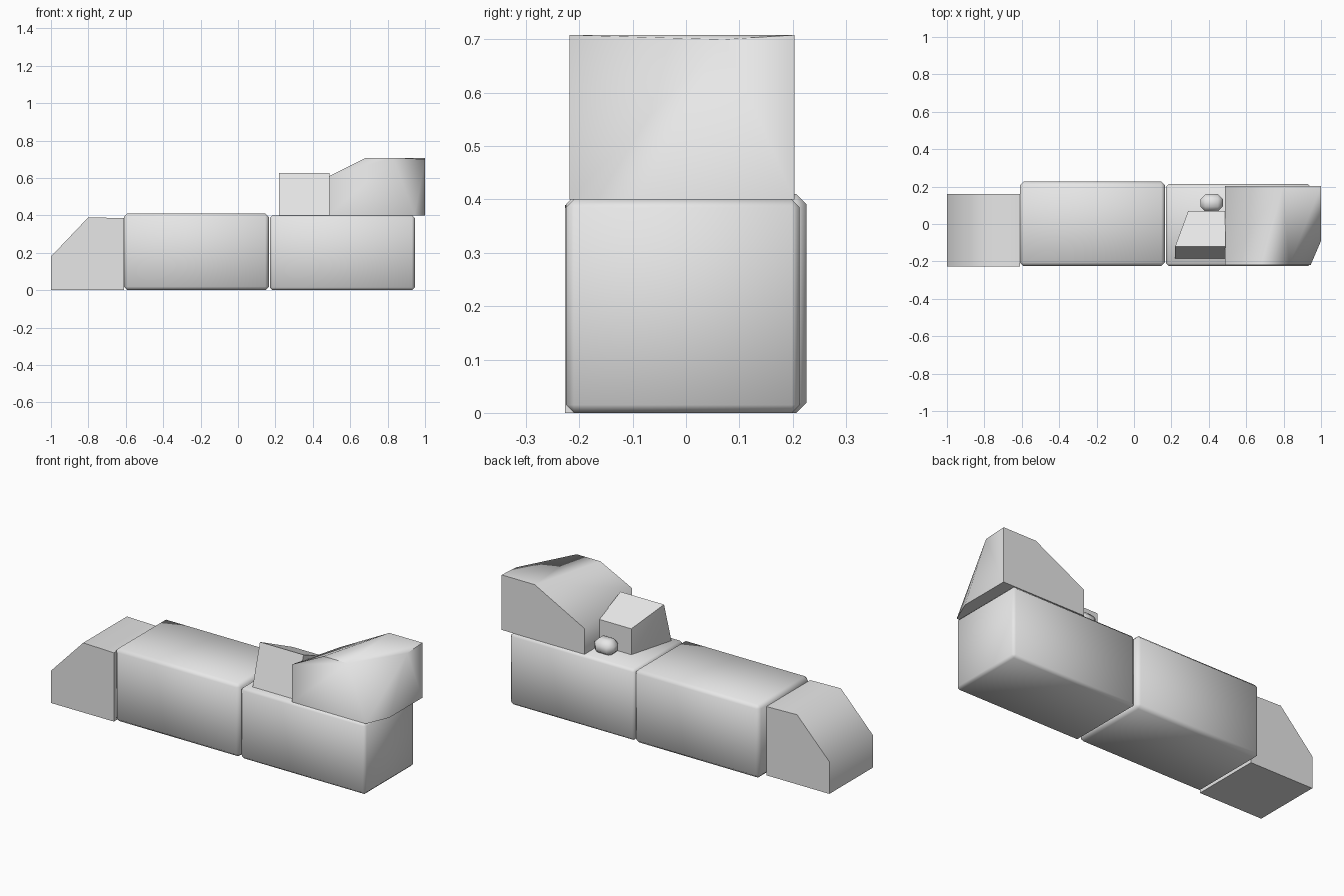
import bpy, bmesh, math

cube = bpy.data.objects.get("Cube")
if cube:
    bpy.data.objects.remove(cube, do_unlink=True)

# Single plain grey
grey = bpy.data.materials.new("plain_grey")
grey.use_nodes = True
colour = (0.8, 0.8, 0.8, 1)
grey.diffuse_color = colour
grey.node_tree.nodes["Principled BSDF"].inputs["Base Color"].default_value = colour


def finish(name, bm, angle):
    """Turn a bmesh into a shaded object."""
    bmesh.ops.recalc_face_normals(bm, faces=bm.faces)
    mesh = bpy.data.meshes.new(name)
    bm.to_mesh(mesh)
    bm.free()
    mesh.materials.append(grey)
    obj = bpy.data.objects.new(name, mesh)
    bpy.context.collection.objects.link(obj)
    bpy.ops.object.select_all(action='DESELECT')
    obj.select_set(True)
    bpy.context.view_layer.objects.active = obj
    bpy.ops.object.shade_smooth_by_angle(angle=math.radians(angle))
    return obj


def solid(name, points, angle):
    """Convex faceted block through its corner points."""
    bm = bmesh.new()
    for p in points:
        bm.verts.new(p)
    bmesh.ops.convex_hull(bm, input=bm.verts)
    bmesh.ops.dissolve_limit(bm, angle_limit=math.radians(1),
                             verts=bm.verts, edges=bm.edges)
    return finish(name, bm, angle)


def rounded_box(name, low, high, width):
    """Box between two corners with chamfered, softly shaded edges."""
    bm = bmesh.new()
    bmesh.ops.create_cube(bm, size=1)
    for v in bm.verts:
        v.co = [l + (c + 0.5) * (h - l) for c, l, h in zip(v.co, low, high)]
    bmesh.ops.bevel(bm, geom=bm.edges[:], offset=width, segments=1,
                    profile=0.5, affect='EDGES')
    return finish(name, bm, 60)


# Main body boxes
rounded_box("middle_box", (-0.61, -0.225, 0), (0.165, 0.226, 0.41), 0.019)
rounded_box("end_box", (0.17, -0.225, 0), (0.945, 0.213, 0.4), 0.015)

# Sloped nose at the far end
nose_profile = [(-1, 0), (-1, 0.18), (-0.8, 0.39), (-0.61, 0.385), (-0.61, 0)]
solid("sloped_nose",
      [(x, y, z) for y in (-0.227, 0.16) for x, z in nose_profile], 75)

# Upper block with a leaning front corner and a sloped rear roof
front, back, base, roof = -0.218, 0.203, 0.4, 0.708
solid("upper_block", [
    (0.487, front, base), (0.945, front, base), (1, -0.09, base),
    (1, back, base), (0.487, back, base),
    (0.487, front, 0.61), (0.683, front, roof), (0.83, front, roof),
    (1, 0.07, 0.7), (1, back, roof), (0.795, back, roof),
    (0.487, back, 0.545)], 75)

# Small tapered block beside it
solid("tapered_block", [
    (0.22, -0.185, base), (0.49, -0.185, base),
    (0.29, 0.07, base), (0.49, 0.07, base),
    (0.22, -0.12, 0.627), (0.49, -0.12, 0.627),
    (0.29, 0.07, 0.545), (0.49, 0.07, 0.545)], 30)

# Little rounded knob
rounded_box("rounded_knob", (0.355, 0.066, 0.39), (0.475, 0.16, 0.475), 0.027)
